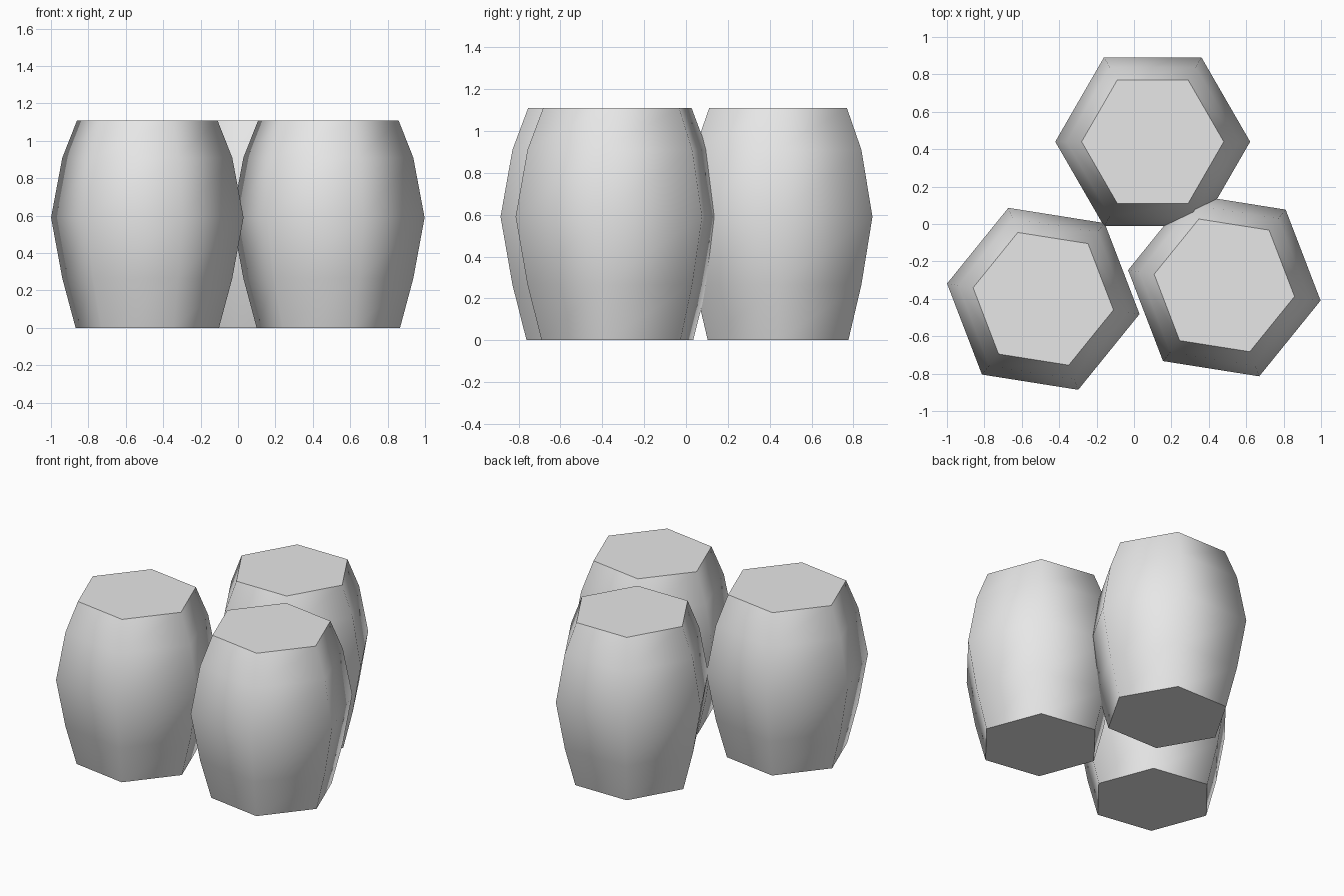
import bpy, bmesh, math

if "Cube" in bpy.data.objects:
    bpy.data.objects.remove(bpy.data.objects["Cube"])

# One flat grey for every barrel
grey = bpy.data.materials.new("light_grey")
grey.diffuse_color = (0.8, 0.8, 0.8, 1.0)
grey.use_nodes = True
grey.node_tree.nodes["Principled BSDF"].inputs["Base Color"].default_value = grey.diffuse_color

SIDES = 6
# Barrel profile: (radius, height)
PROFILE = [(0.388, 0.0), (0.46, 0.265), (0.521, 0.59), (0.46, 0.91), (0.38, 1.11)]


def barrel(name, x, y, turn):
    """Closed six-sided barrel lofted through the profile rings."""
    bm = bmesh.new()
    rings = []
    for r, z in PROFILE:
        angles = [math.radians(turn) + math.tau * i / SIDES for i in range(SIDES)]
        rings.append([bm.verts.new((r * math.cos(a), r * math.sin(a), z)) for a in angles])
    for low, high in zip(rings, rings[1:]):
        for i in range(SIDES):
            j = (i + 1) % SIDES
            bm.faces.new((low[i], low[j], high[j], high[i]))
    bm.faces.new(rings[-1])
    bm.faces.new(rings[0][::-1])
    mesh = bpy.data.meshes.new(name)
    bm.to_mesh(mesh)
    bm.free()
    mesh.materials.append(grey)
    obj = bpy.data.objects.new(name, mesh)
    obj.location = (x, y, 0)
    bpy.context.collection.objects.link(obj)
    # Round staves, crisp rims
    bpy.ops.object.select_all(action='DESELECT')
    obj.select_set(True)
    bpy.context.view_layer.objects.active = obj
    bpy.ops.object.shade_smooth_by_angle(angle=math.radians(62))
    return obj


# Cluster of three barrels
barrel("back_barrel", 0.10, 0.44, 0)
barrel("left_barrel", -0.485, -0.40, -9)
barrel("right_barrel", 0.483, -0.328, -9)
